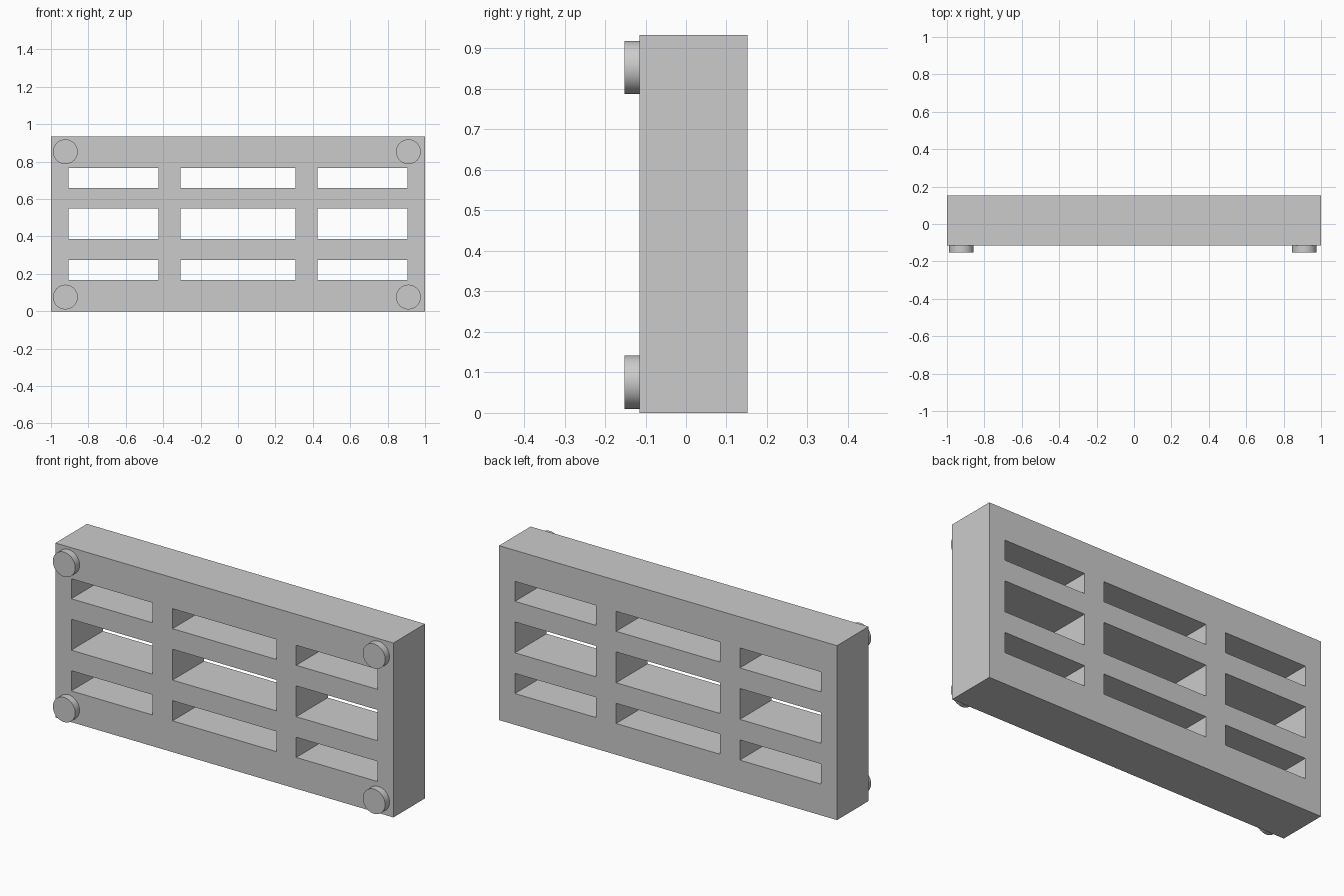
import bpy, bmesh
from math import pi
from mathutils import Matrix, Vector

if "Cube" in bpy.data.objects:
    bpy.data.objects.remove(bpy.data.objects["Cube"])

FRONT, BACK = -0.115, 0.152
XS = [-1, -0.906, -0.425, -0.307, 0.307, 0.425, 0.906, 1]
ZS = [0, 0.167, 0.275, 0.385, 0.55, 0.66, 0.767, 0.933]


def make_object(name, bm):
    bmesh.ops.recalc_face_normals(bm, faces=bm.faces)
    mesh = bpy.data.meshes.new(name)
    bm.to_mesh(mesh)
    bm.free()
    obj = bpy.data.objects.new(name, mesh)
    bpy.context.collection.objects.link(obj)
    return obj


# Slotted panel: grid of cells, leaving out every odd/odd cell as a slot
bm = bmesh.new()
grid = [[bm.verts.new((x, FRONT, z)) for z in ZS] for x in XS]
for i in range(len(XS) - 1):
    for j in range(len(ZS) - 1):
        if not (i % 2 and j % 2):
            bm.faces.new((grid[i][j], grid[i + 1][j],
                          grid[i + 1][j + 1], grid[i][j + 1]))
front_faces = bm.faces[:]
res = bmesh.ops.extrude_face_region(bm, geom=front_faces, use_keep_orig=True)
moved = [g for g in res["geom"] if isinstance(g, bmesh.types.BMVert)]
bmesh.ops.translate(bm, verts=moved, vec=Vector((0, BACK - FRONT, 0)))
make_object("slotted_panel", bm)


# Round feet on the front corners
def foot(name, x, z, radius=0.066, y0=-0.152, y1=FRONT):
    bm = bmesh.new()
    place = Matrix.Translation((x, (y0 + y1) / 2, z)) @ Matrix.Rotation(pi / 2, 4, 'X')
    bmesh.ops.create_cone(bm, cap_ends=True, segments=48, radius1=radius,
                          radius2=radius, depth=y1 - y0, matrix=place)
    obj = make_object(name, bm)
    bpy.ops.object.select_all(action='DESELECT')
    obj.select_set(True)
    bpy.context.view_layer.objects.active = obj
    bpy.ops.object.shade_smooth_by_angle()


for side, x in (("left", -0.923), ("right", 0.911)):
    for level, z in (("lower", 0.076), ("upper", 0.853)):
        foot(f"{level}_{side}_foot", x, z)
